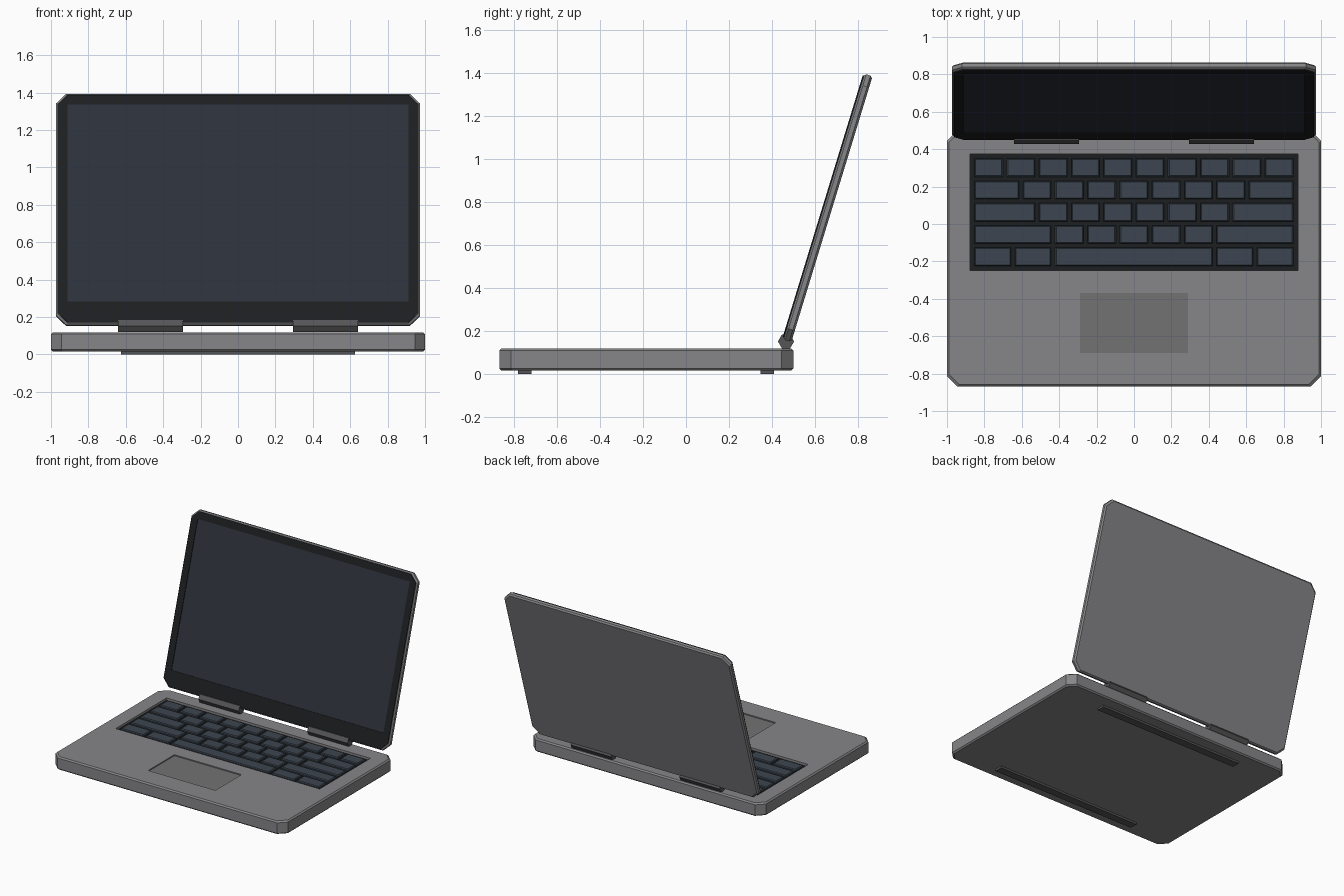
import bpy, bmesh
from math import radians, cos, sin
from mathutils import Matrix

if "Cube" in bpy.data.objects:
    bpy.data.objects.remove(bpy.data.objects["Cube"])


def material(name, rgb):
    m = bpy.data.materials.new(name)
    m.diffuse_color = (*rgb, 1)
    m.use_nodes = True
    m.node_tree.nodes["Principled BSDF"].inputs["Base Color"].default_value = m.diffuse_color
    return m


BLACK = material("black_plastic", (0.012, 0.013, 0.015))
GLASS = material("dark_glass", (0.025, 0.03, 0.042))
KEY = material("key_blue_grey", (0.045, 0.06, 0.08))
DARK = material("dark_grey", (0.09, 0.09, 0.095))
PAD = material("pad_grey", (0.17, 0.17, 0.175))
SHELL = material("shell_grey", (0.24, 0.24, 0.25))


def outline(x0, x1, y0, y1, c):
    if c == 0:
        return [(x0, y0), (x1, y0), (x1, y1), (x0, y1)]
    return [(x0 + c, y0), (x1 - c, y0), (x1, y0 + c), (x1, y1 - c),
            (x1 - c, y1), (x0 + c, y1), (x0, y1 - c), (x0, y0 + c)]


def add_slab(bm, x0, x1, y0, y1, levels, c=0):
    """Stack (z, inset) levels of a corner-cut rectangle into a closed slab."""
    rings = [[bm.verts.new((x, y, z)) for x, y in
              outline(x0 + i, x1 - i, y0 + i, y1 - i, c)] for z, i in levels]
    n = len(rings[0])
    bm.faces.new(rings[0][::-1])
    bm.faces.new(rings[-1])
    for a, b in zip(rings, rings[1:]):
        for k in range(n):
            j = (k + 1) % n
            bm.faces.new((a[k], a[j], b[j], b[k]))


def finish(name, bm, mat):
    me = bpy.data.meshes.new(name)
    bm.to_mesh(me)
    bm.free()
    ob = bpy.data.objects.new(name, me)
    bpy.context.collection.objects.link(ob)
    if mat:
        me.materials.append(mat)
    return ob


def slab(name, x0, x1, y0, y1, levels, c=0, mat=None):
    bm = bmesh.new()
    add_slab(bm, x0, x1, y0, y1, levels, c)
    return finish(name, bm, mat)


def pocket(ob, x0, x1, y0, y1, z0, z1):
    """Cut a rectangular recess and bake the result."""
    cutter = slab("cutter", x0, x1, y0, y1, [(z0, 0), (z1, 0)])
    cutter.hide_render = True
    mod = ob.modifiers.new("pocket", 'BOOLEAN')
    mod.operation, mod.solver, mod.object = 'DIFFERENCE', 'EXACT', cutter
    bpy.context.view_layer.objects.active = ob
    bpy.ops.object.modifier_apply(modifier=mod.name)
    bpy.data.objects.remove(cutter)


# Base body with keyboard well and touchpad recess
B, T = 0.016, 0.118
base = slab("base_body", -1, 1, -0.868, 0.5,
            [(B, 0.01), (B + 0.01, 0), (T - 0.01, 0), (T, 0.01)], 0.055, SHELL)
pocket(base, -0.877, 0.877, -0.249, 0.374, T - 0.025, T + 0.05)
pocket(base, -0.289, 0.289, -0.69, -0.369, T - 0.01, T + 0.05)

# Keyboard plate and touchpad
slab("keyboard_plate", -0.877, 0.877, -0.249, 0.374,
     [(T - 0.027, 0), (T - 0.018, 0)], 0, BLACK)
slab("touchpad", -0.289, 0.289, -0.69, -0.369,
     [(T - 0.012, 0), (T - 0.008, 0)], 0, PAD)

# Keys: widths per row in key units
rows = [[1] * 10,
        [1.5] + [1] * 7 + [1.5],
        [2] + [1] * 6 + [2],
        [2.5] + [1] * 5 + [2.5],
        [1.25, 1.25, 5, 1.25, 1.25]]
UNIT, PITCH, GAP = 0.1726, 0.119, 0.021
bm = bmesh.new()
for r, widths in enumerate(rows):
    x, y1 = -0.853, 0.350 - r * PITCH
    for w in widths:
        add_slab(bm, x, x + w * UNIT - GAP, y1 - PITCH + GAP, y1,
                 [(T - 0.019, 0), (T - 0.008, 0), (T - 0.002, 0.006)])
        x += w * UNIT
finish("keys", bm, KEY)

# Rubber feet strips
for name, y in (("front_foot", -0.75), ("back_foot", 0.377)):
    slab(name, -0.625, 0.625, y - 0.031, y + 0.031, [(0, 0), (B + 0.002, 0)], 0, DARK)

# Hinge barrels (six-sided)
for name, s in (("left_hinge", -1), ("right_hinge", 1)):
    bm = bmesh.new()
    bmesh.ops.create_cone(bm, cap_ends=True, segments=6, radius1=0.0375, radius2=0.0375,
                          depth=0.346,
                          matrix=Matrix.Translation((s * 0.468, 0.465, 0.151))
                          @ Matrix.Rotation(radians(90), 4, 'Y'))
    finish(name, bm, DARK)

# Lid, modelled flat and then tilted open
H = 0.646
lid = slab("lid_shell", -0.974, 0.974, -H, H,
           [(-0.0225, 0.01), (-0.0125, 0), (0.008, 0), (0.016, 0.008)], 0.055, SHELL)
bezel = slab("screen_bezel", -0.963, 0.963, -H + 0.01, H - 0.01,
             [(0.012, 0), (0.0225, 0)], 0.052, BLACK)
pocket(bezel, -0.912, 0.912, -0.52, 0.582, 0, 0.05)
screen = slab("screen", -0.912, 0.912, -0.52, 0.582,
              [(0.012, 0), (0.0175, 0)], 0, GLASS)
tilt = Matrix.Translation((0, 0.657, 0.773)) @ Matrix.Rotation(radians(73), 4, 'X')
for ob in (lid, bezel, screen):
    ob.data.transform(tilt)
